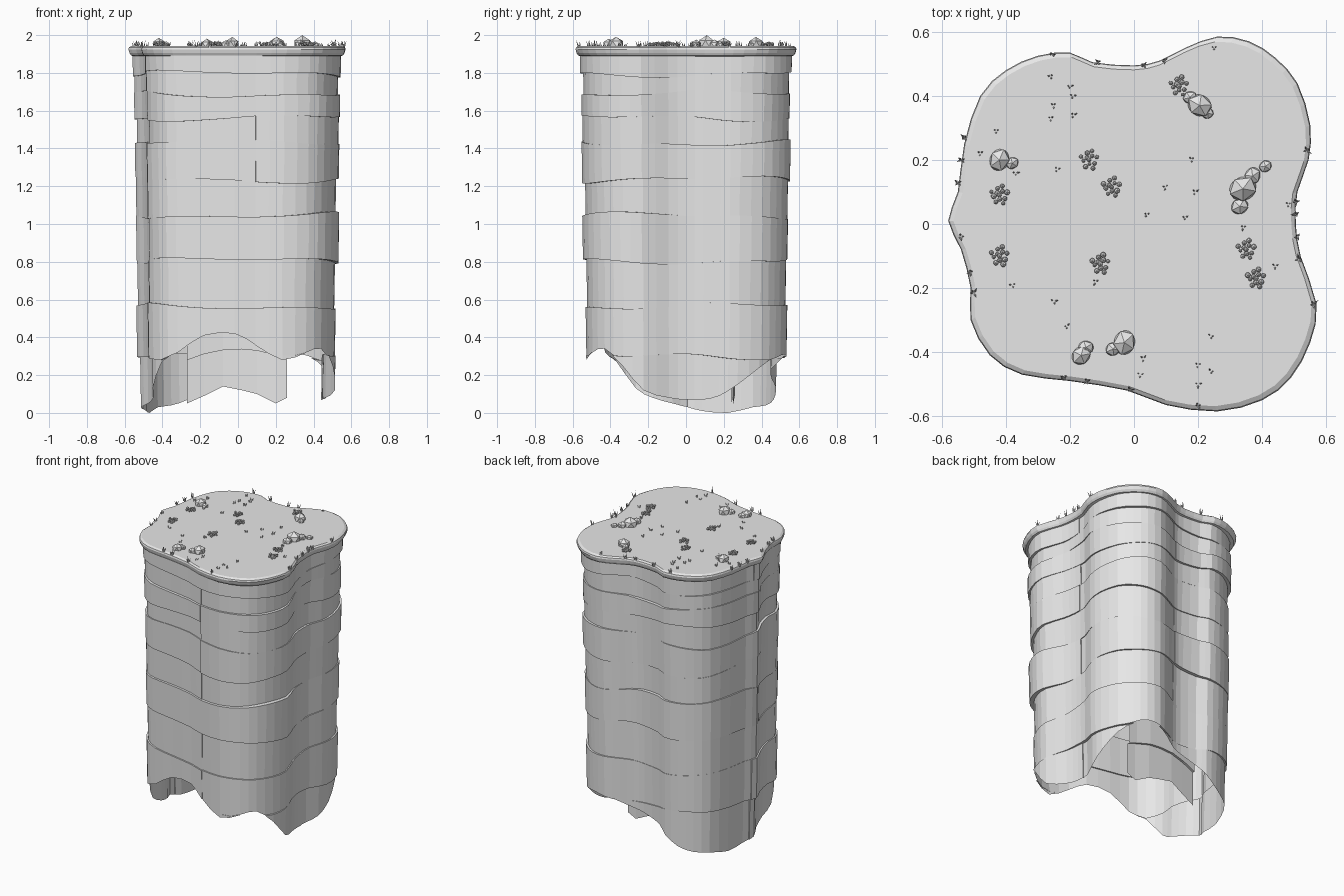
import bpy, bmesh, math, random
from mathutils import Vector, Matrix

random.seed(7)
if "Cube" in bpy.data.objects:
    bpy.data.objects.remove(bpy.data.objects["Cube"])

stone = bpy.data.materials.new("stone grey")
stone.use_nodes = True
GREY = (0.8, 0.8, 0.8, 1)
stone.diffuse_color = GREY
stone.node_tree.nodes["Principled BSDF"].inputs["Base Color"].default_value = GREY


def finish(name, bm):
    mesh = bpy.data.meshes.new(name)
    bm.to_mesh(mesh)
    bm.free()
    mesh.materials.append(stone)
    obj = bpy.data.objects.new(name, mesh)
    bpy.context.collection.objects.link(obj)
    return obj


def quad(bm, *points):
    bm.faces.new([bm.verts.new(p) for p in points])


# Plateau outline: x, y and the height of the ragged foot below it
OUTLINE = [
    (.26, .585, .3), (.36, .57, .31), (.44, .52, .29), (.51, .44, .24),
    (.55, .31, .15), (.545, .2, .09), (.51, .1, .07), (.505, 0, .07),
    (.52, -.1, .08), (.57, -.25, .12), (.55, -.37, .25), (.49, -.48, .34),
    (.4, -.55, .32), (.26, -.585, .28), (.1, -.565, .36), (-.02, -.52, .42),
    (-.2, -.49, .41), (-.35, -.47, .32), (-.45, -.41, .27), (-.51, -.3, .13),
    (-.51, -.2, .08), (-.54, -.08, .05), (-.58, .01, .03), (-.55, .1, .01),
    (-.53, .25, 0), (-.48, .4, .03), (-.4, .48, .04), (-.3, .525, .07),
    (-.2, .535, .13), (-.13, .505, .18), (0, .495, .22), (.08, .51, .24),
    (.16, .55, .27)]


def smooth_loop(points):
    """Round a closed loop by adding a curved midpoint to every edge."""
    pts = [Vector(p) for p in reversed(points)]
    n, out = len(pts), []
    for i in range(n):
        a, b, c, d = (pts[(i + k) % n] for k in (-1, 0, 1, 2))
        out += [b, (b + c) * .5625 - (a + d) * .0625]
    return out


loop = smooth_loop(OUTLINE)
N = len(loop)
foot = [max(0, p.z) for p in loop]

# Cliff wall: overlapping strata that swell in and out, split into long blocks
LEVELS = [1.9, 1.795, 1.69, 1.56, 1.43, 1.235, 1.045, .805, .565, .295, 0]
LAYERS = len(LEVELS) - 1


def seam(level, i):
    """Wavy height of a stratum boundary at column i."""
    i %= N
    z = LEVELS[level]
    if 0 < level < LAYERS:
        a = math.tau * i / N
        z += .013 * math.sin(2 * a + level * 2) + .008 * math.sin(5 * a + level)
    return max(z, foot[i])


def wall_point(i, offset, z):
    p = loop[i % N]
    s = .885 + .055 * z / 1.9 + offset
    return (p.x * s, p.y * s, z)


def nearest(x, y):
    return min(range(N), key=lambda i: math.hypot(loop[i].x - x, loop[i].y - y))


# columns where blocks may meet, one in the middle of each side
JOINTS = [nearest(*p) for p in ((.08, -.56), (.51, .07), (.08, .51), (-.56, .05))]

# each stratum holds the start and end offset of every segment
strata = []
for layer in range(LAYERS):
    base = .016 if layer % 2 == 0 else .001
    phase = random.uniform(0, math.tau)
    swell = [base + .009 * math.sin(2 * math.tau * i / N + phase)
             + .006 * math.sin(5 * math.tau * i / N - phase) for i in range(N)]
    cuts = random.sample(JOINTS, 2)
    row = []
    for i in range(N):
        inside = min(cuts) <= i < max(cuts)
        step = .005 if inside else -.005
        row.append((swell[i] + step, swell[(i + 1) % N] + step))
    strata.append(row)

bm = bmesh.new()
for layer, row in enumerate(strata):
    for i in range(N):
        j, (off0, off1) = i + 1, row[i]
        t0, t1 = seam(layer, i), seam(layer, j)
        b0, b1 = seam(layer + 1, i), seam(layer + 1, j)
        if t0 - b0 < .001 and t1 - b1 < .001:
            continue
        quad(bm, wall_point(i, off0, b0), wall_point(j, off1, b1),
             wall_point(j, off1, t1), wall_point(i, off0, t0))
        # block end
        side = row[j % N][0]
        if abs(side - off1) > .001 and t1 - b1 > .001:
            quad(bm, wall_point(j, off1, b1), wall_point(j, side, b1),
                 wall_point(j, side, t1), wall_point(j, off1, t1))
        # ledge or overhang above the next stratum
        if layer + 1 < LAYERS and (b0 > foot[i] or b1 > foot[j % N]):
            low0, low1 = strata[layer + 1][i]
            quad(bm, wall_point(i, low0, b0), wall_point(j, low1, b1),
                 wall_point(j, off1, b1), wall_point(i, off0, b0))
bmesh.ops.remove_doubles(bm, verts=bm.verts, dist=.0005)
finish("cliff_wall", bm)

# Inner rock panel hanging inside the hollow, with an arched foot and one ledge
PANEL = [(-.27, .24, .05), (-.18, .25, .09), (-.08, .26, .14), (.02, .26, .12),
         (.1, .26, .1), (.2, .25, .05), (.26, .25, .08)]
bm = bmesh.new()
for (x0, y0, z0), (x1, y1, z1) in zip(PANEL, PANEL[1:]):
    s0, s1 = (.34 - .8 * x * x for x in (x0, x1))
    quad(bm, (x1, y1, z1), (x0, y0, z0), (x0, y0, s0), (x1, y1, s1))
    quad(bm, (x1, y1, s1), (x0, y0, s0), (x0, y0 + .015, s0), (x1, y1 + .015, s1))
    quad(bm, (x1, y1 + .015, s1), (x0, y0 + .015, s0), (x0, y0 + .015, 1), (x1, y1 + .015, 1))
bmesh.ops.remove_doubles(bm, verts=bm.verts, dist=.0005)
finish("inner_rock_panel", bm)

# Plateau cap with a rounded lip
bm = bmesh.new()
rings = []
for scale, z in ((.93, 1.885), (.975, 1.892), (.99, 1.905), (1, 1.925), (.995, 1.935), (.972, 1.943)):
    rings.append([bm.verts.new((p.x * scale, p.y * scale, z)) for p in loop])
for low, high in zip(rings, rings[1:]):
    for i in range(N):
        j = (i + 1) % N
        bm.faces.new((low[i], low[j], high[j], high[i]))
bm.faces.new(rings[-1])
finish("plateau_cap", bm)
TOP = 1.942

# Boulders: x, y, radius
BOULDERS = [
    (.205, .37, .042), (.175, .395, .024), (.23, .345, .02),
    (.34, .11, .047), (.37, .15, .03), (.41, .18, .022), (.33, .055, .03),
    (-.42, .2, .038), (-.38, .19, .022), (-.03, -.37, .042), (-.065, -.39, .026),
    (-.165, -.41, .034), (-.15, -.385, .026)]
bm = bmesh.new()
for x, y, r in BOULDERS:
    turn = Matrix.Rotation(random.uniform(0, math.tau), 4, 'Z')
    shape = Matrix.Diagonal((1.05, .9, .9, 1))
    bmesh.ops.create_icosphere(
        bm, subdivisions=1, radius=r,
        matrix=Matrix.Translation((x, y, TOP + r * .25)) @ turn @ shape)
peak = max(bm.verts, key=lambda v: v.co.z)
peak.co.z = 2
finish("boulders", bm)

# Flower clumps made of little round heads
CLUMPS = [(.14, .43), (-.14, .2), (-.07, .115), (-.42, .09),
          (-.42, -.1), (-.105, -.125), (.35, -.08), (.38, -.17)]
bm = bmesh.new()
for x, y in CLUMPS:
    for k in range(12):
        a, d = k * 2.4, .009 * math.sqrt(k)
        spot = (x + d * math.cos(a), y + d * math.sin(a), TOP + random.uniform(.005, .018))
        bmesh.ops.create_icosphere(bm, subdivisions=1, radius=random.uniform(.006, .01),
                                   matrix=Matrix.Translation(spot))
finish("flower_clumps", bm)

# Grass tufts: tilted thin blades
RIM_TUFTS = [
    (-.255, .53), (-.11, .505), (.03, .495), (.095, .51), (.54, .23), (.505, .07),
    (.505, .03), (.51, -.04), (.515, -.11), (.56, -.25), (.2, -.565), (-.01, -.515),
    (-.15, -.49), (-.22, -.48), (-.5, -.215), (-.51, -.15), (-.54, -.04),
    (-.55, .13), (-.54, .2), (-.53, .27)]
FIELD_TUFTS = [
    (.25, .55), (-.26, .46), (-.2, .43), (-.19, .4), (-.25, .37), (-.26, .33),
    (-.19, .34), (-.43, .29), (-.48, .22), (-.24, .17), (-.37, .16), (.1, .115),
    (.18, .2), (.19, .1), (.04, .03), (.16, .02), (.34, -.01), (.44, -.13),
    (-.25, -.24), (-.38, -.19), (-.12, -.18), (-.21, -.32), (.03, -.42),
    (.02, -.47), (.2, -.44), (.24, -.35), (.24, -.46), (.2, -.5), (.48, .06)]
bm = bmesh.new()


def tuft(x, y, blades, height):
    for k in range(blades):
        h = height * random.uniform(.6, 1.1)
        a = math.tau * k / blades + random.random()
        lean = Matrix.Rotation(random.uniform(.1, .4), 4, 'Y')
        place = Matrix.Translation((x + .004 * math.cos(a), y + .004 * math.sin(a), TOP - .006))
        bmesh.ops.create_cone(
            bm, cap_ends=True, segments=4, radius1=.004, radius2=0, depth=h,
            matrix=place @ Matrix.Rotation(a, 4, 'Z') @ lean @ Matrix.Translation((0, 0, h / 2)))


for x, y in RIM_TUFTS:
    tuft(x, y, 4, .04)
for x, y in FIELD_TUFTS:
    tuft(x, y, 3, .03)
finish("grass_tufts", bm)
